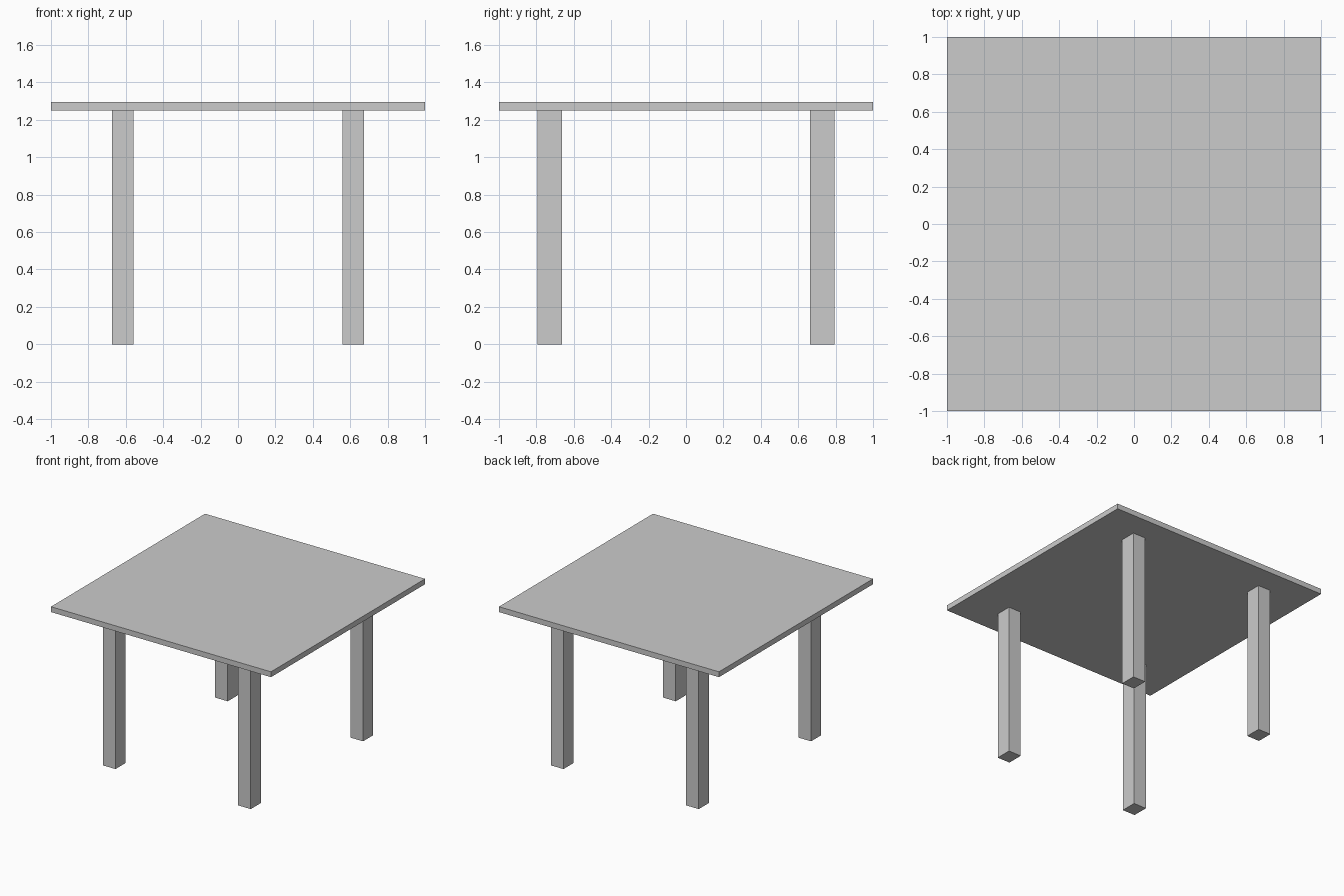
import bpy

if "Cube" in bpy.data.objects:
    bpy.data.objects.remove(bpy.data.objects["Cube"])

TOP_Z, UNDER_Z = 1.294, 1.25


def box(name, centre, size):
    bpy.ops.mesh.primitive_cube_add(size=1, location=centre)
    obj = bpy.context.object
    obj.name = name
    obj.scale = size
    bpy.ops.object.transform_apply(location=False, rotation=False, scale=True)
    return obj


# Square table top
box("table_top", (0, 0, (TOP_Z + UNDER_Z) / 2), (2, 2, TOP_Z - UNDER_Z))

# Four straight legs
for y_name, sy in (("front", -1), ("back", 1)):
    for x_name, sx in (("left", -1), ("right", 1)):
        box(f"{y_name}_{x_name}_leg", (sx * 0.615, sy * 0.729, UNDER_Z / 2),
            (0.115, 0.132, UNDER_Z))
